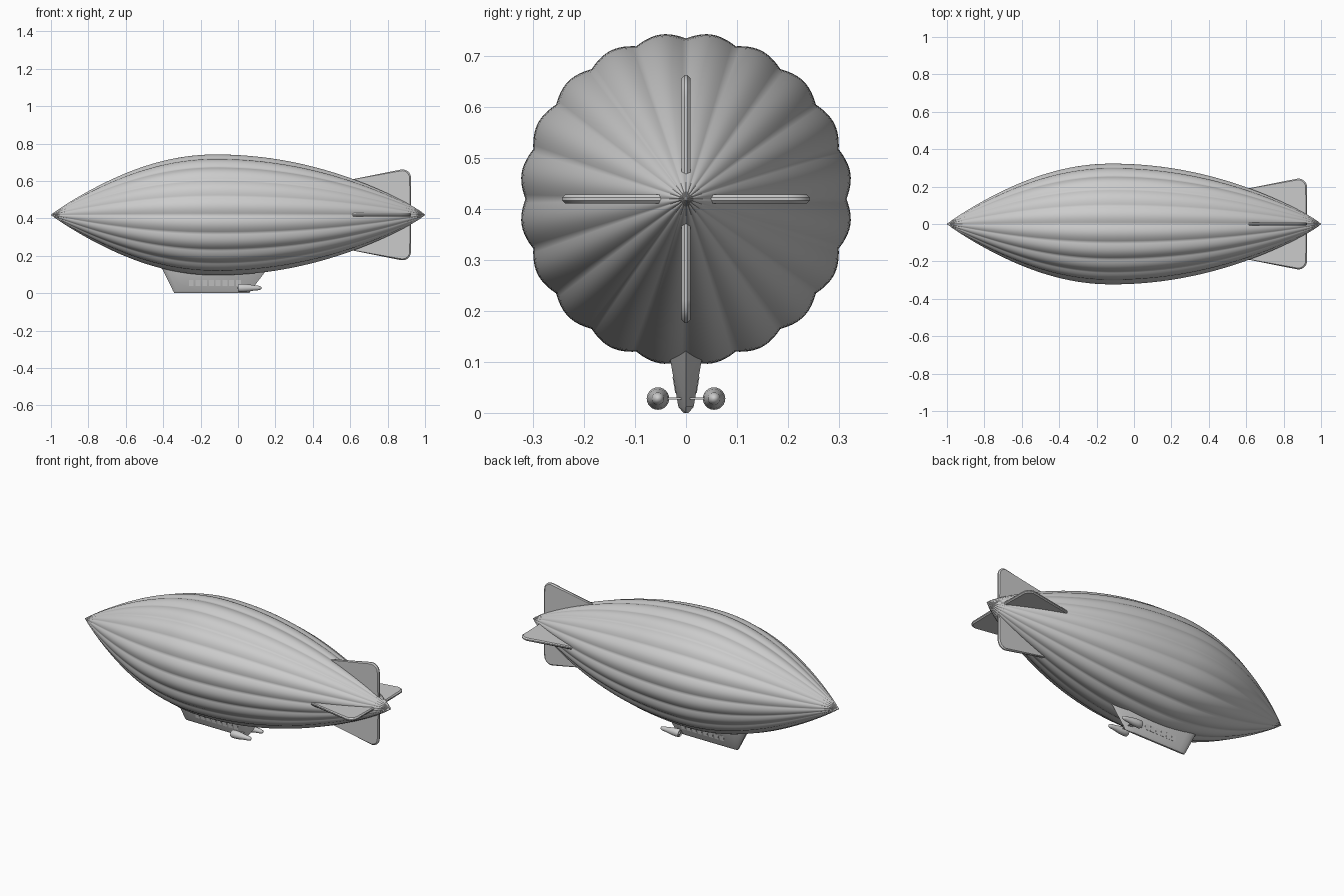
import bpy, bmesh, math
from mathutils import Vector, Matrix

cube = bpy.data.objects.get("Cube")
if cube:
    bpy.data.objects.remove(cube, do_unlink=True)

AXIS_Z = 0.419
LOBES = 20

grey = bpy.data.materials.new("pale grey")
grey.use_nodes = True
COLOUR = (0.6, 0.6, 0.6, 1)
grey.diffuse_color = COLOUR
grey.node_tree.nodes["Principled BSDF"].inputs["Base Color"].default_value = COLOUR


def finish(name, bm, angle=None):
    """Turn a bmesh into a named, shaded object."""
    bmesh.ops.recalc_face_normals(bm, faces=bm.faces)
    mesh = bpy.data.meshes.new(name)
    bm.to_mesh(mesh)
    bm.free()
    mesh.materials.append(grey)
    obj = bpy.data.objects.new(name, mesh)
    bpy.context.collection.objects.link(obj)
    if angle is not None:
        bpy.ops.object.select_all(action='DESELECT')
        obj.select_set(True)
        bpy.context.view_layer.objects.active = obj
        bpy.ops.object.shade_smooth_by_angle(angle=math.radians(angle))
    return obj


def loft(bm, rings):
    """Skin a list of closed rings and cap both ends."""
    rows = [[bm.verts.new(p) for p in ring] for ring in rings]
    for a, b in zip(rows, rows[1:]):
        n = len(a)
        for i in range(n):
            j = (i + 1) % n
            bm.faces.new((a[i], a[j], b[j], b[i]))
    bm.faces.new(rows[0])
    bm.faces.new(rows[-1])


def lathe(name, profile, centre, sides=24, angle=40):
    """Revolve (x, radius) points about a lengthwise axis."""
    cx, cy, cz = centre
    turns = [math.tau * i / sides for i in range(sides)]
    bm = bmesh.new()
    loft(bm, [[(cx + x, cy + r * math.cos(t), cz + r * math.sin(t)) for t in turns]
              for x, r in profile])
    return finish(name, bm, angle)


# Envelope: lobed body of revolution, fullest a little ahead of the middle
def hull_radius(x):
    if x < -0.12:
        s = ((x + 1) / 0.88) ** 0.92
    else:
        s = ((1 - x) / 1.12) ** 0.85
    return 0.326 * math.sin(math.pi / 2 * s)


def hull_ring(x, sides=LOBES * 12):
    crease = 0.035 + 0.15 * math.exp(-(1 - abs(x)) / 0.03)
    ring = []
    for i in range(sides):
        t = math.tau * i / sides
        lobe = abs(math.sin(t * LOBES / 2))
        r = hull_radius(x) * (1 - crease * (1 - lobe))
        ring.append((x, r * math.sin(t), AXIS_Z + r * math.cos(t)))
    return ring


STATIONS = 90
bm = bmesh.new()
loft(bm, [hull_ring(-0.999 * math.cos(math.pi * i / STATIONS)) for i in range(STATIONS + 1)])
finish("envelope", bm, 60)

# Nose and tail caps
lathe("nose_cap", [(0, 0.002), (0.012, 0.009), (0.03, 0.019)], (-1, 0, AXIS_Z))
lathe("tail_cap", [(0, 0.002), (-0.015, 0.008), (-0.03, 0.016)], (1, 0, AXIS_Z))


# Tail fins: one outline with a rounded tip corner, turned about the axis
def fin_outline():
    pts = [(0.63, 0.02), (0.61, 0.19)]
    for i in range(7):
        t = math.radians(102 - 102 * i / 6)
        pts.append((0.88 + 0.045 * math.cos(t), 0.198 + 0.045 * math.sin(t)))
    return pts + [(0.925, 0.02)]


for k, name in enumerate(("top_fin", "right_fin", "bottom_fin", "left_fin")):
    bm = bmesh.new()
    half, rim = 0.009, 0.008
    outline = [Vector((x, 0, z)) for x, z in fin_outline()]
    middle = sum(outline, Vector()) / len(outline)

    def inset(p, y):
        q = p + (middle - p).normalized() * rim
        return (q.x, y, q.z)

    loft(bm, [[inset(p, -half) for p in outline],
              [(p.x, -0.003, p.z) for p in outline],
              [(p.x, 0.003, p.z) for p in outline],
              [inset(p, half) for p in outline]])
    place = Matrix.Translation((0, 0, AXIS_Z)) @ Matrix.Rotation(k * math.pi / 2, 4, 'X')
    bmesh.ops.transform(bm, matrix=place, verts=bm.verts)
    finish(name, bm, 35)

# Gondola: boat-shaped plan, narrowing towards the keel
PLAN = [(0, 0.3), (0.015, 0.65), (0.05, 0.9), (0.12, 1), (0.85, 1)]


def gondola_ring(z, bow, stern, half):
    side = [(bow + (stern - bow) * u, half * w) for u, w in PLAN]
    return ([(x, y, z) for x, y in side] + [(stern, 0, z)]
            + [(x, -y, z) for x, y in reversed(side)])


bm = bmesh.new()
loft(bm, [gondola_ring(0, -0.34, 0.06, 0.005),
          gondola_ring(0.012, -0.347, 0.067, 0.015),
          gondola_ring(0.14, -0.41, 0.165, 0.037)])
finish("gondola", bm, 30)

# Gondola windows: thin plates lying on the sloping sides
LEAN = math.atan2(0.022, 0.128)
for side, label in ((1, "left"), (-1, "right")):
    for i in range(8):
        bm = bmesh.new()
        bmesh.ops.create_cube(bm, size=1)
        z = 0.055
        y = 0.015 + (z - 0.012) * math.tan(LEAN)
        place = (Matrix.Translation((-0.25 + 0.036 * i, side * y, z))
                 @ Matrix.Rotation(-side * LEAN, 4, 'X')
                 @ Matrix.Diagonal((0.026, 0.003, 0.032, 1)))
        bmesh.ops.transform(bm, matrix=place, verts=bm.verts)
        finish(f"{label}_window_{i + 1}", bm)

# Engines on a cross strut
NACELLE = [(0.006, 0.006), (0.006, 0.016), (0, 0.019), (0.006, 0.022), (0.03, 0.022),
           (0.06, 0.019), (0.08, 0.015), (0.11, 0.012), (0.122, 0.008), (0.126, 0.002)]
for side, label in ((1, "left"), (-1, "right")):
    lathe(f"{label}_engine", NACELLE, (0, side * 0.055, 0.028))
    lathe(f"{label}_spinner", [(-0.006, 0.001), (0, 0.005), (0.008, 0.007)],
          (0, side * 0.055, 0.028), 12)

bm = bmesh.new()
bmesh.ops.create_cube(bm, size=1)
bmesh.ops.transform(bm, verts=bm.verts, matrix=Matrix.Translation((0.035, 0, 0.028))
                    @ Matrix.Diagonal((0.025, 0.09, 0.004, 1)))
finish("engine_strut", bm)
